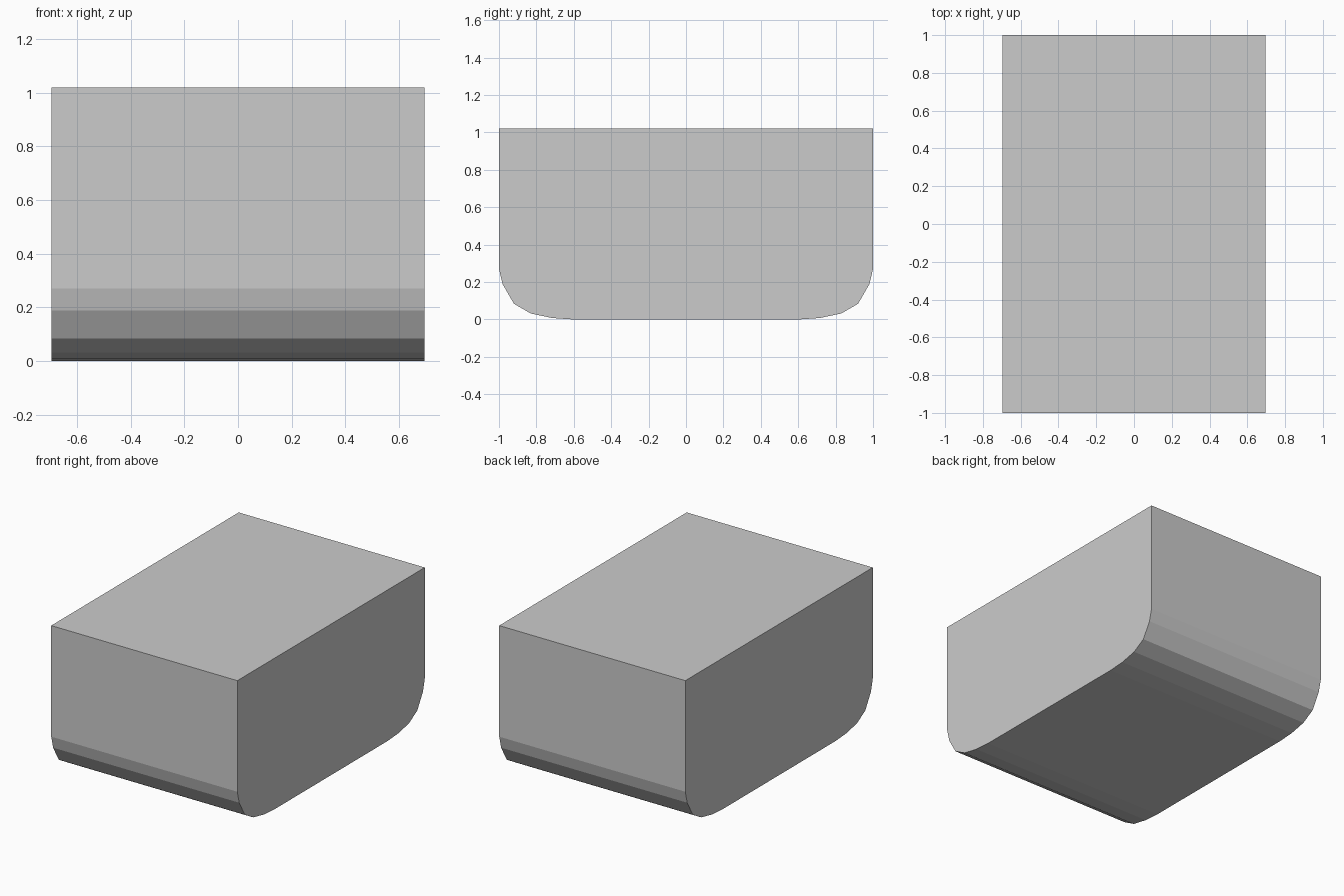
import bpy
import bmesh

if "Cube" in bpy.data.objects:
    bpy.data.objects.remove(bpy.data.objects["Cube"])

HALF_WIDTH = 0.695

# Right half of the side profile (y, z), from the flat base up to the top edge
half = [(0.60, 0.0), (0.715, 0.008), (0.83, 0.032), (0.92, 0.084),
        (0.98, 0.188), (1.0, 0.27), (1.0, 1.02)]
profile = half + [(-y, z) for y, z in reversed(half)]

# Rounded-bottom block: side profile extruded across the width
bm = bmesh.new()
side = bm.faces.new([bm.verts.new((-HALF_WIDTH, y, z)) for y, z in profile])
result = bmesh.ops.extrude_face_region(bm, geom=[side], use_keep_orig=True)
moved = [v for v in result["geom"] if isinstance(v, bmesh.types.BMVert)]
bmesh.ops.translate(bm, verts=moved, vec=(2 * HALF_WIDTH, 0, 0))
bmesh.ops.recalc_face_normals(bm, faces=bm.faces)

mesh = bpy.data.meshes.new("rounded_block")
bm.to_mesh(mesh)
bm.free()
block = bpy.data.objects.new("rounded_block", mesh)
bpy.context.collection.objects.link(block)
